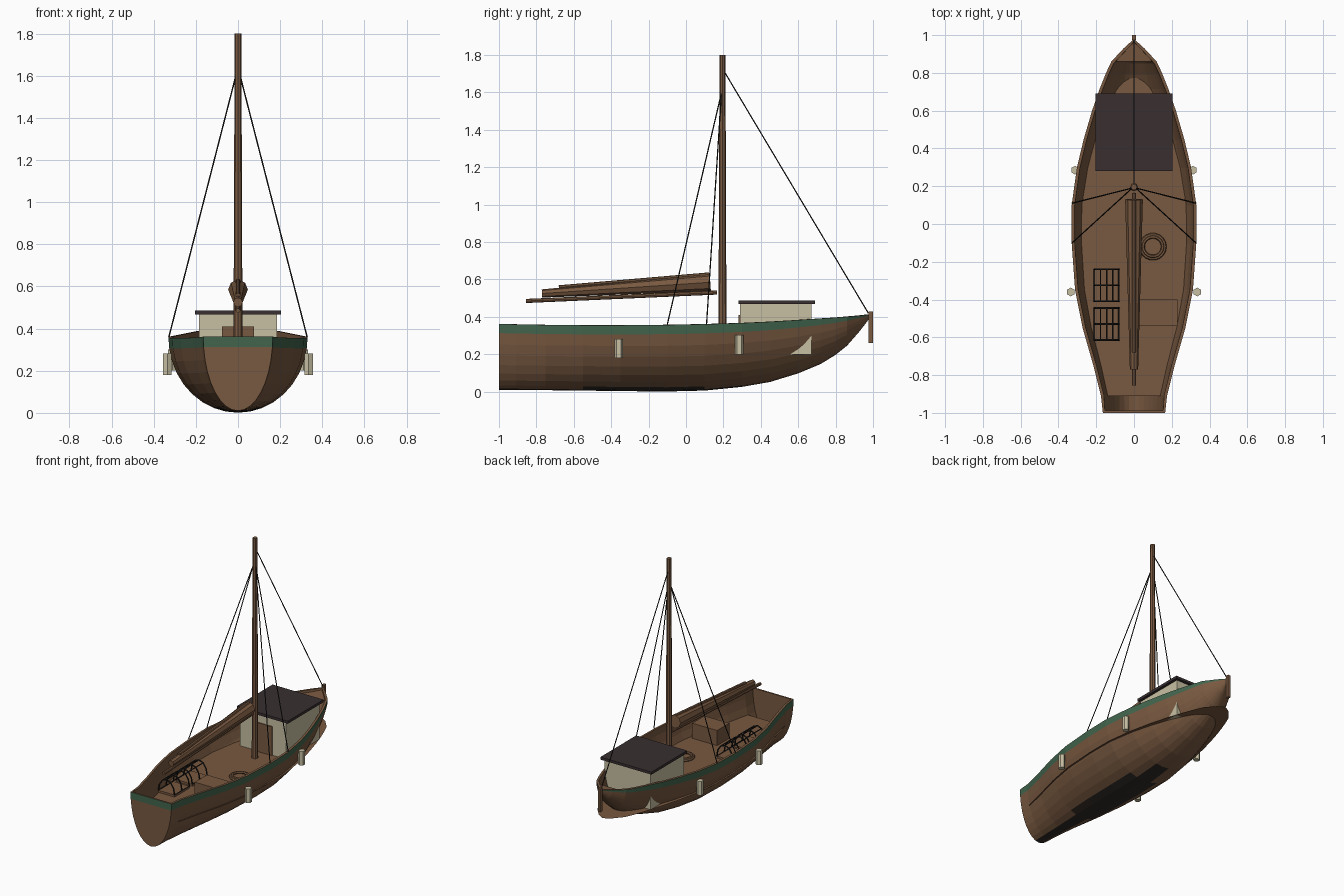
import bpy, bmesh, math
from mathutils import Vector

if "Cube" in bpy.data.objects:
    bpy.data.objects.remove(bpy.data.objects["Cube"])


def mat(name, r, g, b):
    m = bpy.data.materials.new(name)
    m.diffuse_color = (r, g, b, 1)
    m.use_nodes = True
    m.node_tree.nodes["Principled BSDF"].inputs["Base Color"].default_value = m.diffuse_color
    return m


BROWN = mat("brown_wood", 0.19, 0.10, 0.052)
GREEN = mat("green_paint", 0.055, 0.13, 0.075)
CREAM = mat("cream_paint", 0.58, 0.53, 0.37)
ROOF = mat("dark_roof", 0.04, 0.028, 0.03)
ROPE = mat("black_rope", 0.018, 0.016, 0.014)
BOTTOM = mat("dark_bottom", 0.03, 0.024, 0.02)


def finish(bm, name, *mats):
    me = bpy.data.meshes.new(name)
    bm.to_mesh(me)
    bm.free()
    ob = bpy.data.objects.new(name, me)
    bpy.context.collection.objects.link(ob)
    for m in mats:
        me.materials.append(m)
    return ob


def add_rod(bm, a, b, r1, r2=None, n=8):
    a, b = Vector(a), Vector(b)
    d = b - a
    g = bmesh.ops.create_cone(bm, cap_ends=True, segments=n, radius1=r1,
                              radius2=r1 if r2 is None else r2, depth=d.length)
    q = Vector((0, 0, 1)).rotation_difference(d)
    for v in g["verts"]:
        v.co = q @ v.co + (a + b) / 2


def rod(name, m, *args, **kw):
    bm = bmesh.new()
    add_rod(bm, *args, **kw)
    return finish(bm, name, m)


def box(name, m, x, y, z):
    bm = bmesh.new()
    for v in bmesh.ops.create_cube(bm, size=1)["verts"]:
        v.co = Vector([(p[0] + p[1]) / 2 + c * (p[1] - p[0])
                       for p, c in zip((x, y, z), v.co)])
    return finish(bm, name, m)


# Hull stations: y, half width, keel height, sheer height
STATIONS = [(-1, .165, .010, .362), (-.91, .175, .010, .360), (-.75, .215, .008, .357),
            (-.55, .272, .006, .355), (-.35, .312, .003, .355), (-.1, .33, .001, .357),
            (.1, .33, .006, .361), (.3, .302, .026, .367), (.45, .266, .052, .374),
            (.6, .222, .098, .383), (.72, .18, .148, .391), (.8, .148, .197, .396),
            (.86, .12, .245, .401), (.93, .055, .325, .407), (.98, 0, .39, .412)]

# Section angles: rounded body, then the painted strake at the top
ANGLES = [math.radians(82) * i / 8 for i in range(9)] + [math.pi / 2]
N = len(ANGLES) - 1


def build_hull():
    bm = bmesh.new()
    rings = []
    for y, w, k, s in STATIONS:
        ring = {}
        for i in range(-N, N + 1):
            t = ANGLES[abs(i)]
            x = math.copysign(w * math.sin(t), i)
            ring[i] = bm.verts.new((x, y, k + (s - k) * (1 - math.cos(t))))
        rings.append(ring)

    def face(vs, row):
        f = bm.faces.new(vs)
        f.material_index = 0 if row == N - 1 else 2
        return f

    for a, b in zip(rings, rings[1:]):
        for i in range(-N, N):
            row = i if i >= 0 else -i - 1
            f = face((a[i], a[i + 1], b[i + 1], b[i]), row)
            if f.calc_center_median().z < .02:
                f.material_index = 1
    # transom in strips
    a = rings[0]
    for i in range(N):
        vs = (a[i], a[i + 1], a[-i - 1], a[-i]) if i else (a[0], a[1], a[-1])
        face(vs, i)
    bmesh.ops.remove_doubles(bm, verts=bm.verts, dist=.0001)
    bmesh.ops.recalc_face_normals(bm, faces=bm.faces)
    bm.faces.ensure_lookup_table()
    low = min(bm.faces, key=lambda f: f.calc_center_median().z)
    if low.normal.z > 0:
        bmesh.ops.reverse_faces(bm, faces=bm.faces)
    ob = finish(bm, "hull", GREEN, BOTTOM, BROWN)
    sol = ob.modifiers.new("planking", 'SOLIDIFY')
    sol.thickness, sol.offset = .016, -1
    sol.material_offset = sol.material_offset_rim = 2


build_hull()

# Deck sheet following the hull outline
bm = bmesh.new()
side = [(.93 * w, y) for y, w, k, s in STATIONS[1:-1]]
pts = side + [(0, .96)] + [(-x, y) for x, y in reversed(side)]
bm.faces.new([bm.verts.new((x, y, .2)) for x, y in pts])
finish(bm, "deck", BROWN)

# Bow plate and stem post
bm = bmesh.new()
bm.faces.new([bm.verts.new(p) for p in
              ((-.115, .86, .385), (.115, .86, .385), (.05, .93, .392), (0, .97, .4), (-.05, .93, .392))])
finish(bm, "bow_plate", BROWN)
box("stem_post", BROWN, (-.01, .01), (.975, 1.0), (.26, .43))

# Cabin
box("cabin", CREAM, (-.185, .185), (.29, .67), (.2, .47))
box("cabin_roof", ROOF, (-.205, .205), (.28, .69), (.468, .487))
box("cabin_door", BROWN, (-.075, .075), (.282, .292), (.2, .41))

# Mast, boom, gaff and furled sail
rod("mast", BROWN, (0, .195, .2), (0, .195, 1.8), .022, .016)
rod("boom", BROWN, (0, -.855, .485), (0, .165, .53), .011)
rod("gaff", BROWN, (0, -.68, .558), (0, .125, .627), .011)
rod("furled_sail", BROWN, (0, -.77, .525), (0, .13, .585), .022, .047)

# Rigging
for s in (-1, 1):
    for y in (.11, -.1):
        rod("shroud", ROPE, (s * .01, .19, 1.6), (s * .328, y, .36), .0035, n=5)
    # Fenders
    for x, y, z in ((.335, -.36, .18), (.312, .285, .2)):
        rod("fender", CREAM, (s * x, y, z), (s * x, y, z + .102), .023, n=6)
rod("forestay", ROPE, (0, .2, 1.72), (0, .975, .42), .0035, n=5)

# Coiled rope on deck
for r, z in ((.064, .21), (.052, .216)):
    bpy.ops.mesh.primitive_torus_add(location=(.1, -.12, z), major_radius=r, minor_radius=.009,
                                     major_segments=18, minor_segments=6)
    ring = bpy.context.object
    ring.name = "rope_coil"
    ring.data.materials.append(BROWN)

# Storage box
box("storage_box", BROWN, (.03, .23), (-.54, -.4), (.2, .31))

# Arched wire traps
for y0, y1 in ((-.41, -.24), (-.615, -.445)):
    box("trap_base", BROWN, (-.21, -.08), (y0, y1), (.2, .215))
    bm = bmesh.new()
    arc = [(-.145 + .065 * math.cos(math.pi * i / 6), .215 + .095 * math.sin(math.pi * i / 6))
           for i in range(7)]
    for y in (y0, (y0 + y1) / 2, y1):
        for p, q in zip(arc, arc[1:]):
            add_rod(bm, (p[0], y, p[1]), (q[0], y, q[1]), .005, n=5)
    for x, z in (arc[0], arc[2], arc[3], arc[4], arc[6]):
        add_rod(bm, (x, y0, z), (x, y1, z), .004, n=5)
    finish(bm, "trap_frame", ROPE)
